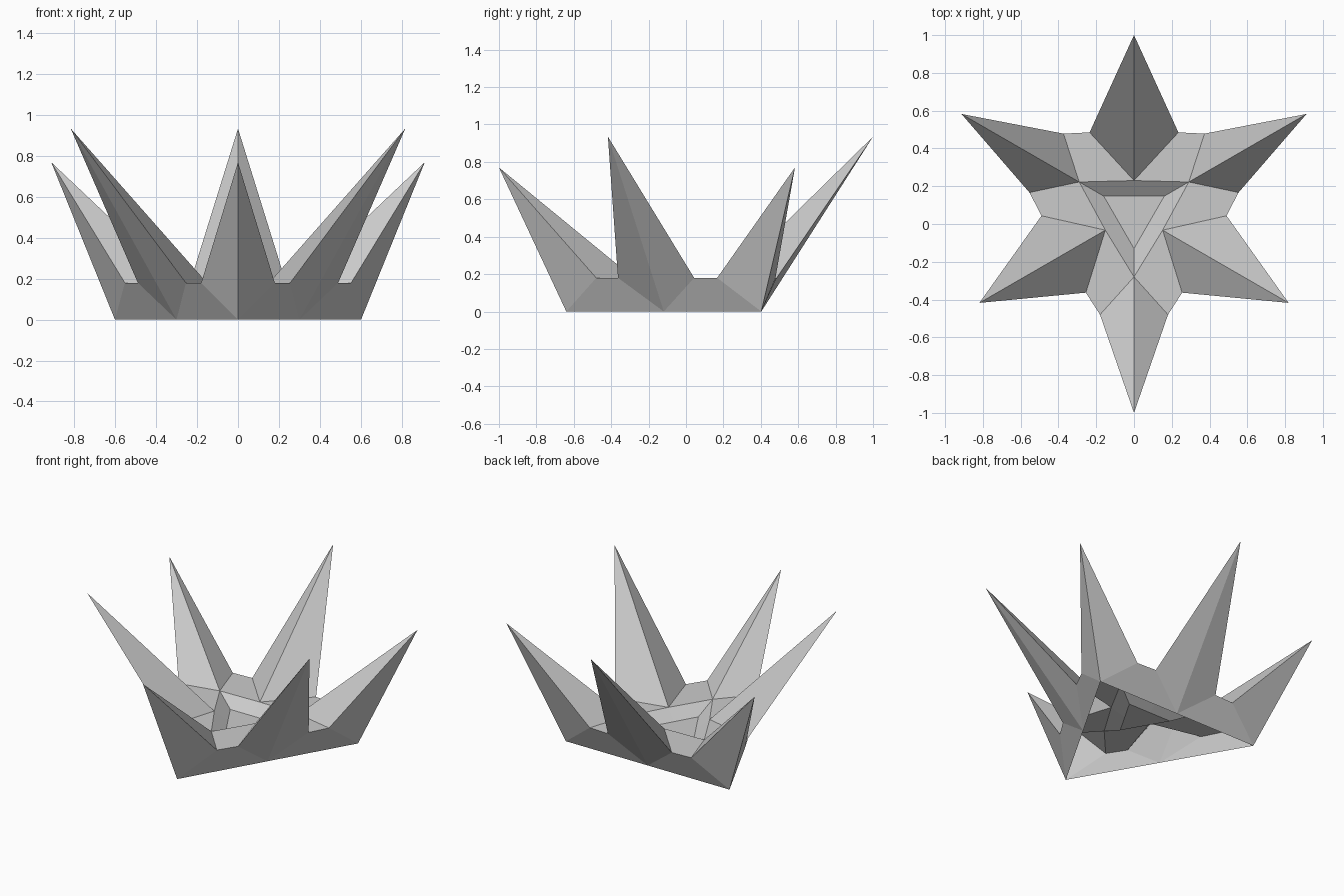
import bpy
import bmesh
from math import radians
from mathutils import Matrix, Vector

cube = bpy.data.objects.get("Cube")
if cube:
    bpy.data.objects.remove(cube)

CENTRE = Vector((0, 0.055, 0))

grey = bpy.data.materials.new("plain_grey")
grey.use_nodes = True
grey.diffuse_color = (0.6, 0.6, 0.6, 1)
grey.node_tree.nodes["Principled BSDF"].inputs["Base Color"].default_value = (0.6, 0.6, 0.6, 1)


def at(angle, radius, z):
    """Point at an angle from the front corner, around the centre axis."""
    return Matrix.Rotation(radians(angle), 3, 'Z') @ Vector((0, -radius, z))


# Key points of one sixth: from a corner spike to the neighbouring edge spike
RIM, FLOOR = 0.18, 0.12
corner, middle = at(0, 0.695, 0), at(60, 0.3475, 0)
corner_tip, edge_tip = at(0, 1.055, 0.77), at(60, 0.945, 0.935)
corner_notch = Vector((0.18, -0.535, RIM))
edge_notch = at(60, 0.43, RIM) + at(-30, 0.235, 0)
corner_inner, edge_inner = at(0, 0.335, RIM), at(60, 0.175, RIM)
floor_corner, floor_middle = at(0, 0.185, FLOOR), at(60, 0.0925, FLOOR)
floor_centre = Vector((0, 0, FLOOR))


def part(name, faces):
    """Mirror the faces of one sixth, then repeat them three times."""
    bm = bmesh.new()
    for turn in range(3):
        spin = Matrix.Rotation(radians(120 * turn), 3, 'Z')
        for side in (1, -1):
            for face in faces:
                pts = [spin @ Vector((p.x * side, p.y, p.z)) + CENTRE for p in face]
                bm.faces.new([bm.verts.new(p) for p in pts[::side]])
    bmesh.ops.remove_doubles(bm, verts=bm.verts, dist=0.001)
    mesh = bpy.data.meshes.new(name)
    bm.to_mesh(mesh)
    bm.free()
    mesh.materials.append(grey)
    obj = bpy.data.objects.new(name, mesh)
    bpy.context.collection.objects.link(obj)


# Three spikes rising from the base corners
part("corner_spikes", [(corner, corner_notch, corner_tip),
                       (corner_notch, corner_inner, corner_tip)])

# Three taller spikes rising from the middle of the base edges
part("edge_spikes", [(edge_notch, middle, edge_tip),
                     (edge_inner, edge_notch, edge_tip)])

# Outer wall, open underneath
part("outer_wall", [(corner, middle, edge_notch, corner_notch)])

# Flat rim between the spikes
part("rim", [(corner_notch, edge_notch, edge_inner, corner_inner)])

# Shallow sunken bowl in the centre
part("bowl", [(corner_inner, edge_inner, floor_middle, floor_corner),
              (floor_corner, floor_middle, floor_centre)])
